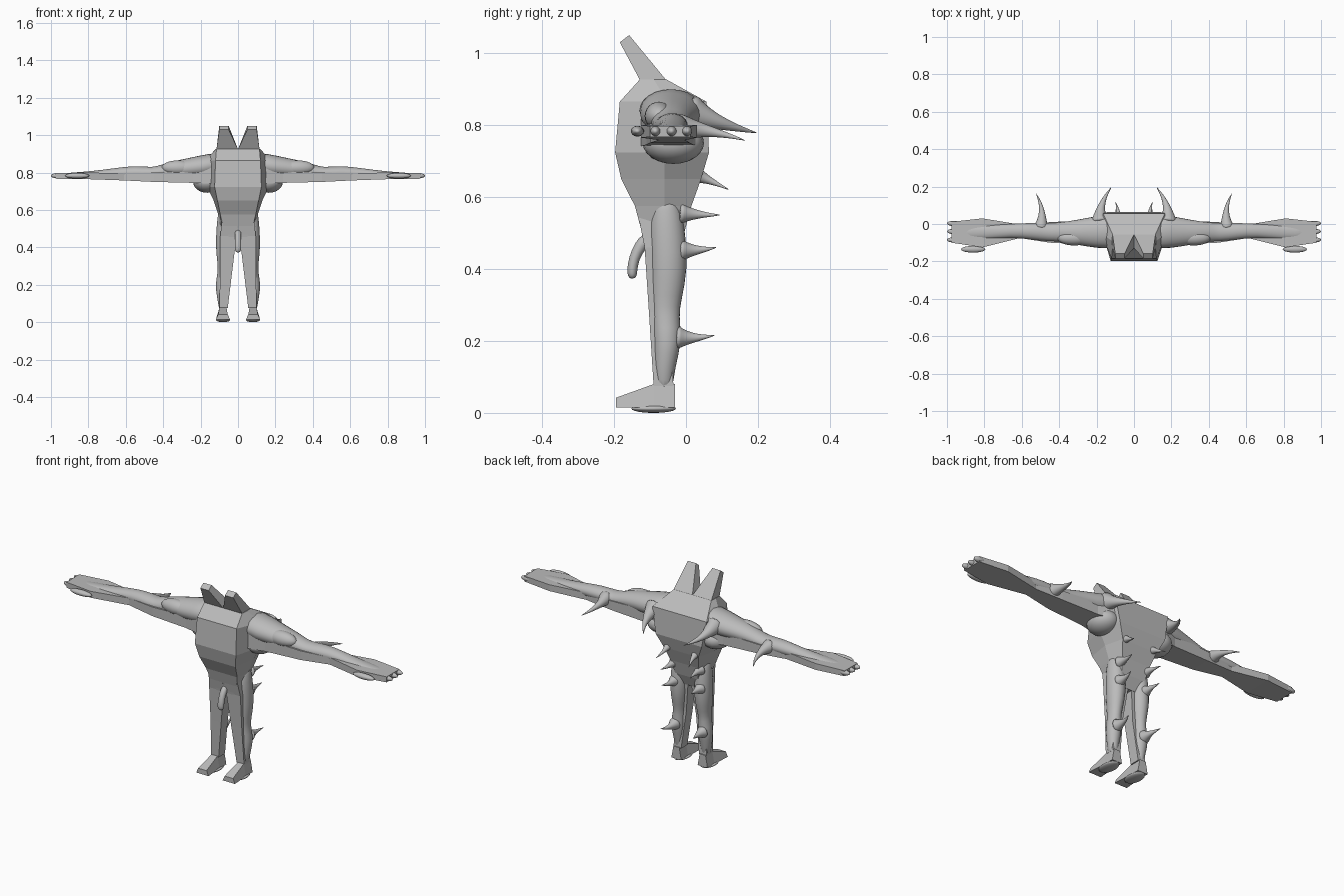
import bpy, bmesh, math
from mathutils import Vector

grey = bpy.data.materials.new("stone grey")
grey.diffuse_color = (0.5, 0.5, 0.5, 1)


def finish(name, bm, mirror, smooth, subdiv=0):
    bmesh.ops.recalc_face_normals(bm, faces=bm.faces[:])
    for f in bm.faces:
        f.smooth = smooth
    mesh = bpy.data.meshes.new(name)
    bm.to_mesh(mesh)
    bm.free()
    mesh.materials.append(grey)
    ob = bpy.data.objects.new(name, mesh)
    bpy.context.collection.objects.link(ob)
    if mirror:
        ob.modifiers.new("Mirror", 'MIRROR')
    if subdiv:
        m = ob.modifiers.new("Subdivision", 'SUBSURF')
        m.levels = m.render_levels = subdiv
    return ob


def loft(name, rings, mirror=True, smooth=False, subdiv=0):
    """Skin a list of equal-length point rings and cap both ends."""
    bm = bmesh.new()
    vs = [[bm.verts.new(p) for p in r] for r in rings]
    n = len(rings[0])
    for a, b in zip(vs, vs[1:]):
        for i in range(n):
            j = (i + 1) % n
            bm.faces.new((a[i], a[j], b[j], b[i]))
    bm.faces.new(vs[0])
    bm.faces.new(vs[-1])
    return finish(name, bm, mirror, smooth, subdiv)


def tube(name, sections, ref, mirror=True, sides=12):
    """Smooth limb; each section is x, y, z, radius a, radius b."""
    pts = [Vector(s[:3]) for s in sections]
    rings = []
    for i, s in enumerate(sections):
        t = (pts[min(i + 1, len(pts) - 1)] - pts[max(i - 1, 0)]).normalized()
        u = t.cross(Vector(ref)).normalized()
        v = u.cross(t)
        rings.append([pts[i] + u * s[3] * math.cos(k * math.tau / sides)
                      + v * s[4] * math.sin(k * math.tau / sides) for k in range(sides)])
    return loft(name, rings, mirror, True, 1)


def ellipsoid(name, centre, radii):
    bm = bmesh.new()
    bmesh.ops.create_uvsphere(bm, u_segments=20, v_segments=12, radius=1)
    for v in bm.verts:
        v.co = Vector(c + r * k for c, r, k in zip(centre, radii, v.co))
    return finish(name, bm, True, True)


def spike(name, base, bend, tip, r):
    """Curved thorn with a flared root."""
    b, m, e = Vector(base), Vector(bend), Vector(tip)
    secs = []
    for i in range(9):
        t = i / 8
        p = b * (1 - t) ** 2 + m * 2 * t * (1 - t) + e * t * t
        rad = r * (0.55 * (1 - t) + 0.45 * (1 - t) ** 4) + 0.0008
        secs.append((*p, rad, rad))
    return tube(name, secs, (0, 0, 1))


# Faceted torso: z, front y, front half width, side y, side half width, back y, back half width
torso = [(0.44, -0.112, 0.04, -0.07, 0.075, -0.03, 0.04),
         (0.50, -0.122, 0.075, -0.06, 0.098, -0.005, 0.07),
         (0.575, -0.142, 0.095, -0.06, 0.105, 0.015, 0.085),
         (0.65, -0.18, 0.11, -0.06, 0.13, 0.042, 0.105),
         (0.724, -0.197, 0.125, -0.06, 0.165, 0.064, 0.14),
         (0.865, -0.184, 0.12, -0.05, 0.175, 0.057, 0.165),
         (0.927, -0.128, 0.115, -0.09, 0.118, -0.055, 0.115)]
loft("torso", [[(-fx, fy, z), (fx, fy, z), (sx, sy, z), (bx, by, z), (-bx, by, z), (-sx, sy, z)]
               for z, fy, fx, sy, sx, by, bx in torso], mirror=False)

# Pair of blunt crest horns leaning forward
loft("crest_horn", [
    [(0, -0.128, 0.925), (0.115, -0.128, 0.925), (0.115, -0.055, 0.925), (0, -0.055, 0.925)],
    [(0.05, -0.184, 1.03), (0.1, -0.184, 1.03), (0.1, -0.158, 1.05), (0.05, -0.158, 1.05)]])

# Flat faceted arm slabs: x, front y, back y, bottom z, top z
slab = [(0.12, -0.13, 0.05, 0.74, 0.84), (0.24, -0.11, 0.02, 0.745, 0.81),
        (0.45, -0.10, 0.01, 0.75, 0.80), (0.61, -0.075, -0.003, 0.758, 0.797),
        (0.81, -0.125, 0.03, 0.765, 0.80), (0.975, -0.10, 0.012, 0.767, 0.797)]
loft("arm_slab", [[(x, f, b), (x, k, b), (x, k, t), (x, f, t)] for x, f, k, b, t in slab])

# Smooth arm muscles over the slabs
tube("arm_muscle", [(0.08, -0.04, 0.855, 0.10, 0.065), (0.20, -0.043, 0.826, 0.09, 0.066),
                    (0.31, -0.045, 0.82, 0.068, 0.05), (0.40, -0.042, 0.805, 0.052, 0.042),
                    (0.45, -0.045, 0.795, 0.05, 0.032), (0.55, -0.038, 0.80, 0.047, 0.039),
                    (0.65, -0.035, 0.795, 0.037, 0.031), (0.80, -0.045, 0.79, 0.04, 0.015),
                    (0.93, -0.045, 0.79, 0.03, 0.009)], (0, 0, 1))
ellipsoid("biceps", (0.32, -0.075, 0.825), (0.09, 0.04, 0.04))
ellipsoid("armpit_muscle", (0.165, -0.035, 0.75), (0.075, 0.085, 0.058))

# Fingers and thumb
for i, y in enumerate((-0.085, -0.04, 0.003)):
    ellipsoid(f"finger_{i + 1}", (0.965, y, 0.783), (0.035, 0.014, 0.014))
ellipsoid("thumb", (0.86, -0.135, 0.783), (0.065, 0.018, 0.015))

# Faceted leg fronts: z, inner x, outer x, front y, back y
slab = [(0.56, 0.003, 0.085, -0.135, -0.03), (0.46, 0.008, 0.095, -0.115, -0.03),
        (0.28, 0.03, 0.095, -0.103, -0.045), (0.075, 0.055, 0.10, -0.09, -0.035)]
loft("leg_front", [[(a, f, z), (b, f, z), (b, k, z), (a, k, z)] for z, a, b, f, k in slab])

# Smooth leg muscles
tube("leg_muscle", [(0.075, -0.058, 0.605, 0.025, 0.025), (0.073, -0.055, 0.57, 0.038, 0.045),
                    (0.072, -0.052, 0.49, 0.046, 0.053), (0.073, -0.047, 0.40, 0.048, 0.054),
                    (0.075, -0.055, 0.32, 0.037, 0.045), (0.077, -0.057, 0.27, 0.03, 0.038),
                    (0.083, -0.05, 0.20, 0.042, 0.042), (0.082, -0.06, 0.13, 0.03, 0.03),
                    (0.08, -0.062, 0.05, 0.02, 0.025)], (0, 1, 0))

# Wedge feet and rounded soles
foot = [(-0.195, 0.043, 0.118, 0.015, 0.042), (-0.09, 0.05, 0.11, 0.015, 0.08),
        (-0.03, 0.05, 0.11, 0.015, 0.08)]
loft("foot", [[(a, y, b), (c, y, b), (c - 0.012, y, t), (a + 0.012, y, t)]
              for y, a, c, b, t in foot])
ellipsoid("sole", (0.08, -0.09, 0.012), (0.038, 0.062, 0.012))

# Curved hanging pendant at the waist
tube("waist_pendant", [(0, -0.105, 0.49, 0.018, 0.018), (0, -0.127, 0.465, 0.018, 0.018),
                       (0, -0.145, 0.43, 0.015, 0.017), (0, -0.15, 0.395, 0.015, 0.019),
                       (0, -0.149, 0.38, 0.013, 0.016), (0, -0.148, 0.373, 0.006, 0.008)],
     (1, 0, 0), mirror=False)

# Thorns along the back, arms and legs
spike("shoulder_spike", (0.18, 0.0, 0.84), (0.195, 0.10, 0.80), (0.12, 0.198, 0.778), 0.06)
spike("arm_spike", (0.50, -0.03, 0.795), (0.475, 0.08, 0.785), (0.525, 0.165, 0.757), 0.045)
spike("back_spike", (0.085, 0.02, 0.665), (0.08, 0.07, 0.645), (0.10, 0.12, 0.62), 0.03)
spike("hip_spike", (0.08, -0.02, 0.555), (0.075, 0.04, 0.55), (0.09, 0.095, 0.55), 0.034)
spike("thigh_spike", (0.08, -0.02, 0.452), (0.075, 0.04, 0.45), (0.09, 0.085, 0.46), 0.036)
spike("calf_spike", (0.085, -0.03, 0.21), (0.08, 0.03, 0.205), (0.10, 0.08, 0.216), 0.038)
